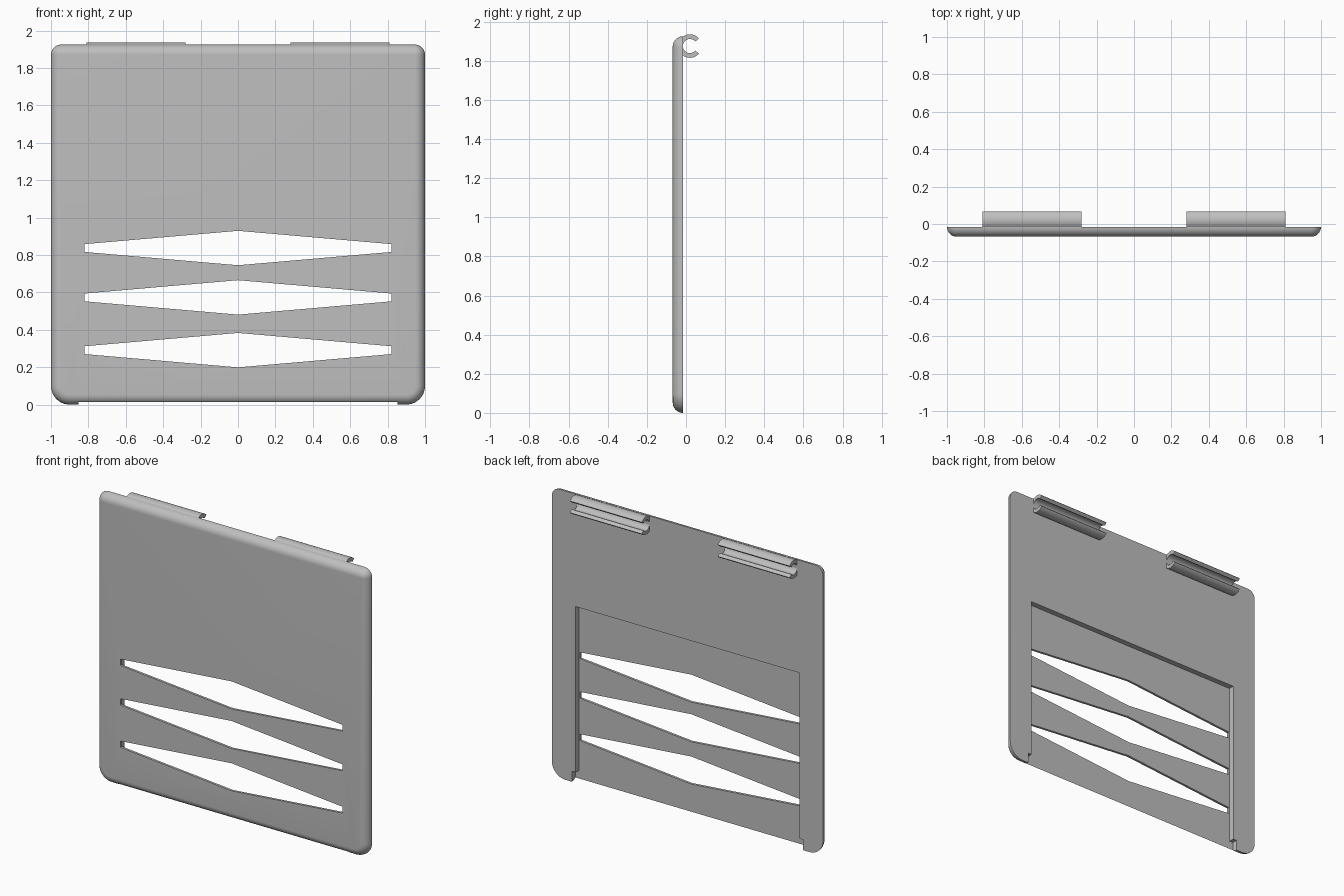
import bpy, bmesh
from math import sin, cos, pi, radians

if "Cube" in bpy.data.objects:
    bpy.data.objects.remove(bpy.data.objects["Cube"], do_unlink=True)

grey = bpy.data.materials.new("light grey")
grey.use_nodes = True
colour = (0.52, 0.52, 0.52, 1)
grey.diffuse_color = colour
grey.node_tree.nodes["Principled BSDF"].inputs["Base Color"].default_value = colour

FRONT, BACK, TOP = -0.068, -0.015, 1.925
FILLET = BACK - FRONT


def loft(name, rings):
    """Closed solid through rings of equal vertex count."""
    bm = bmesh.new()
    loops = [[bm.verts.new(p) for p in ring] for ring in rings]
    for a, b in zip(loops, loops[1:]):
        for i in range(len(a)):
            j = (i + 1) % len(a)
            bm.faces.new((a[i], a[j], b[j], b[i]))
    bm.faces.new(loops[0])
    bm.faces.new(loops[-1])
    bmesh.ops.recalc_face_normals(bm, faces=bm.faces)
    mesh = bpy.data.meshes.new(name)
    bm.to_mesh(mesh)
    bm.free()
    mesh.materials.append(grey)
    obj = bpy.data.objects.new(name, mesh)
    bpy.context.collection.objects.link(obj)
    return obj


def select(obj):
    bpy.ops.object.select_all(action='DESELECT')
    obj.select_set(True)
    bpy.context.view_layer.objects.active = obj


def outline(inset, y, steps=10):
    """Rounded rectangle, with larger radii at the bottom corners."""
    pts = []
    for k, (sx, top) in enumerate([(1, True), (-1, True), (-1, False), (1, False)]):
        full = 0.055 if top else 0.1
        r = full - inset
        cx, cz = sx * (1 - full), (TOP - full if top else full)
        for i in range(steps + 1):
            a = (k + i / steps) * pi / 2
            pts.append((cx + r * cos(a), y, cz + r * sin(a)))
    return pts


def cut(target, name, profile, y0, y1):
    """Cut an (x, z) profile through target between two depths."""
    cutter = loft(name, [[(x, y, z) for x, z in profile] for y in (y0, y1)])
    cutter.hide_render = True
    mod = target.modifiers.new(name, 'BOOLEAN')
    mod.operation, mod.solver, mod.object = 'DIFFERENCE', 'EXACT', cutter
    select(target)
    bpy.ops.object.modifier_apply(modifier=name)
    bpy.data.objects.remove(cutter, do_unlink=True)


# Panel with a rounded front edge
rings = []
for i in range(11):
    a = i / 10 * pi / 2
    rings.append(outline(FILLET * (1 - cos(a)), BACK - FILLET * sin(a)))
panel = loft("panel", rings)

# Rear recess, open at the bottom with a wider notch
half = [(0.825, 1.175), (0.825, 0.07), (0.852, 0.07), (0.852, -0.1)]
cut(panel, "recess", half + [(-x, z) for x, z in reversed(half)], FRONT + 0.016, 0.1)

# Three diamond-shaped slots
for z in (0.837, 0.573, 0.291):
    slot = [(0.82, z - 0.021), (0.82, z + 0.021), (0, z + 0.092),
            (-0.82, z + 0.021), (-0.82, z - 0.021), (0, z - 0.092)]
    cut(panel, "slot", slot, -0.2, 0.2)

# Two open snap clips along the top
angles = [radians(40 + 280 * i / 32) for i in range(33)]
arc = [(0.06, a) for a in angles] + [(0.036, a) for a in reversed(angles)]
clips = []
for side, sx in (("left", 1), ("right", -1)):
    clips.append(loft(side + "_clip", [
        [(sx * x, 0.02 + r * cos(a), 1.875 + r * sin(a)) for r, a in arc]
        for x in (0.28, 0.81)]))

for obj in [panel] + clips:
    select(obj)
    bpy.ops.object.shade_smooth_by_angle(angle=radians(30))
